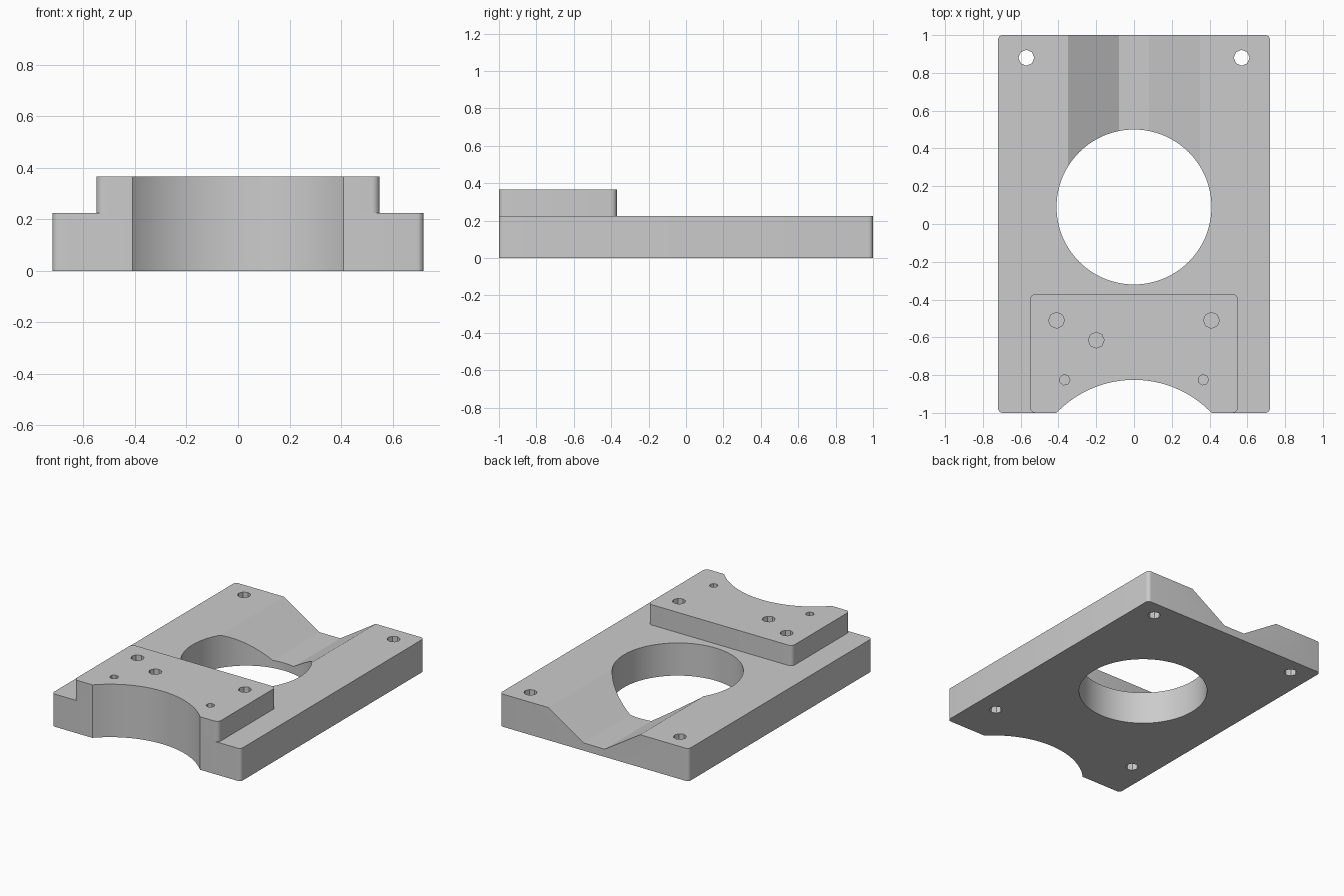
import bpy
import bmesh
from math import cos, sin, pi, radians

if "Cube" in bpy.data.objects:
    bpy.data.objects.remove(bpy.data.objects["Cube"])

PLATE_TOP, PAD_TOP = 0.225, 0.365

grey = bpy.data.materials.new("plain grey")
grey.use_nodes = True
colour = (0.6, 0.6, 0.6, 1)
grey.diffuse_color = colour
grey.node_tree.nodes["Principled BSDF"].inputs["Base Color"].default_value = colour


def prism(name, points, direction):
    """Extrude a closed 3D outline along a direction."""
    bm = bmesh.new()
    face = bm.faces.new([bm.verts.new(p) for p in points])
    moved = bmesh.ops.extrude_face_region(bm, geom=[face])["geom"]
    verts = [v for v in moved if isinstance(v, bmesh.types.BMVert)]
    bmesh.ops.translate(bm, verts=verts, vec=direction)
    bmesh.ops.recalc_face_normals(bm, faces=bm.faces[:])
    mesh = bpy.data.meshes.new(name)
    bm.to_mesh(mesh)
    bm.free()
    mesh.materials.append(grey)
    obj = bpy.data.objects.new(name, mesh)
    bpy.context.collection.objects.link(obj)
    return obj


def rounded_slab(name, half_x, y0, y1, z0, z1, r):
    """Slab with rounded vertical corners."""
    corners = [(half_x - r, y1 - r), (-half_x + r, y1 - r),
               (-half_x + r, y0 + r), (half_x - r, y0 + r)]
    points = []
    for i, (cx, cy) in enumerate(corners):
        for k in range(7):
            a = pi / 2 * (i + k / 6)
            points.append((cx + r * cos(a), cy + r * sin(a), z0))
    return prism(name, points, (0, 0, z1 - z0))


def cylinder(name, x, y, r, z0, z1, sides):
    ring = [(x + r * cos(2 * pi * i / sides), y + r * sin(2 * pi * i / sides), z0)
            for i in range(sides)]
    return prism(name, ring, (0, 0, z1 - z0))


def cut(target, cutter):
    mod = target.modifiers.new(cutter.name, "BOOLEAN")
    mod.operation = "DIFFERENCE"
    mod.solver = "EXACT"
    mod.object = cutter
    cutter.hide_render = True


def finish(target):
    """Apply the cuts, drop the cutters and smooth the curved walls."""
    bpy.ops.object.select_all(action="DESELECT")
    target.select_set(True)
    bpy.context.view_layer.objects.active = target
    cutters = {m.object for m in target.modifiers}
    for mod in list(target.modifiers):
        bpy.ops.object.modifier_apply(modifier=mod.name)
    for c in cutters:
        bpy.data.objects.remove(c)
    bpy.ops.object.shade_smooth_by_angle(angle=radians(25))


# Main slab and raised front pad
plate = rounded_slab("base_plate", 0.72, -1, 1, 0, PLATE_TOP, 0.025)
pad = rounded_slab("raised_pad", 0.55, -1, -0.37, PLATE_TOP, PAD_TOP, 0.03)

# Large central bore
cut(plate, cylinder("bore_cutter", 0, 0.09, 0.41, -0.1, 0.5, 96))

# Shallow arc through the front of both parts
for part in (plate, pad):
    cut(part, cylinder("front_arc_cutter", 0, -1.393, 0.568, -0.1, 0.5, 128))

# Sloped channel from the bore to the back edge
floor, over = 0.053, 0.05
run = 0.35 + over * 0.27 / (PLATE_TOP - floor)
channel = [(-run, PLATE_TOP + over), (-0.08, floor), (0.08, floor), (run, PLATE_TOP + over)]
cut(plate, prism("channel_cutter", [(x, 0.09, z) for x, z in channel], (0, 1, 0)))

# Screw holes, mirrored left and right
for side in (-1, 1):
    cut(plate, cylinder("back_hole_cutter", side * 0.57, 0.88, 0.042, -0.1, 0.5, 8))
    cut(plate, cylinder("under_hole_cutter", side * 0.57, -0.7, 0.042, -0.1, 0.15, 8))
    cut(pad, cylinder("pad_hole_cutter", side * 0.41, -0.51, 0.042, 0.25, 0.5, 8))
    cut(pad, cylinder("pad_small_hole_cutter", side * 0.367, -0.825, 0.028, 0.25, 0.5, 7))
cut(pad, cylinder("pad_offset_hole_cutter", -0.2, -0.615, 0.042, 0.25, 0.5, 8))

finish(plate)
finish(pad)
